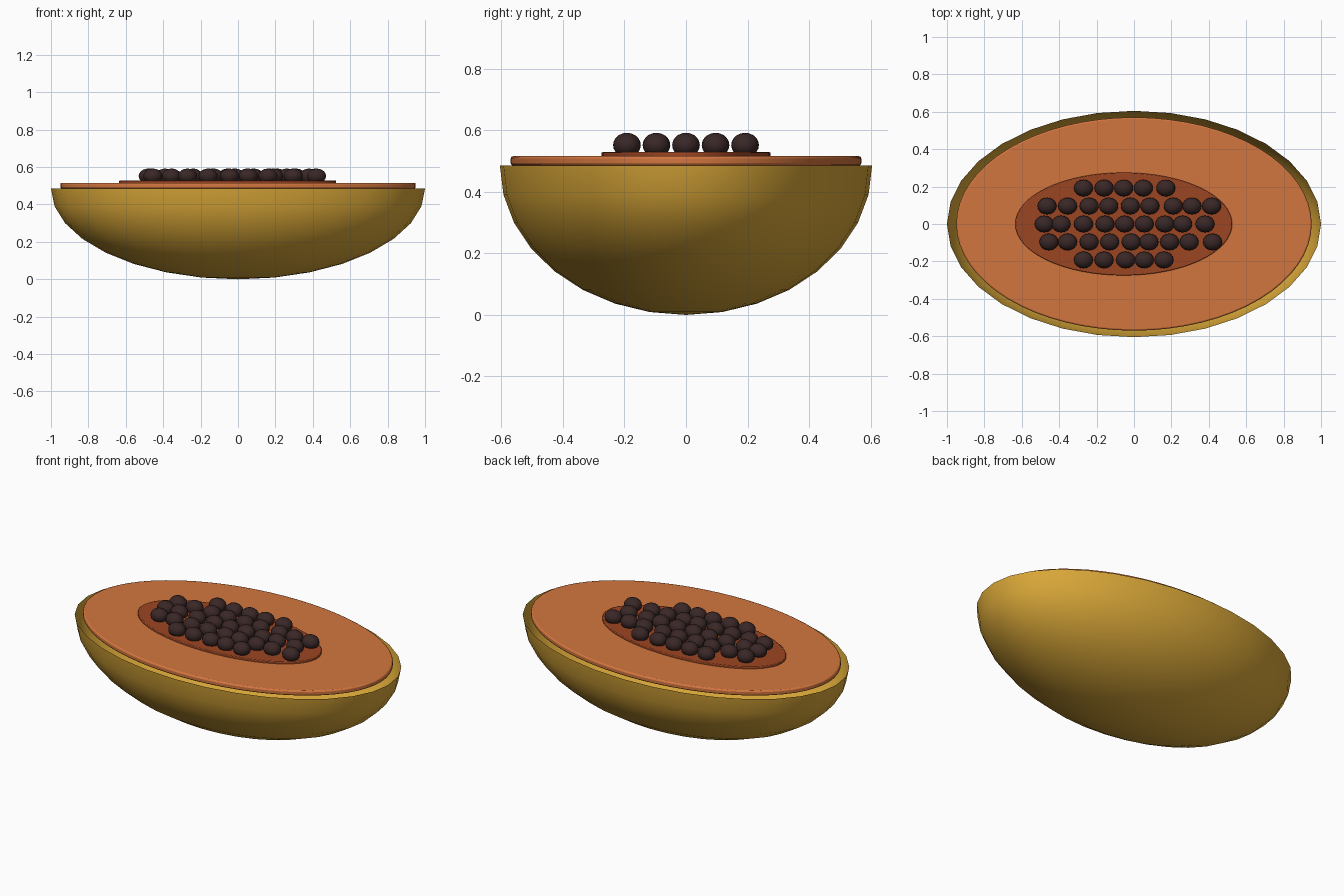
import bpy, bmesh, math

cube = bpy.data.objects.get("Cube")
if cube:
    bpy.data.objects.remove(cube, do_unlink=True)


def material(name, r, g, b):
    mat = bpy.data.materials.new(name)
    mat.use_nodes = True
    mat.diffuse_color = (r, g, b, 1)
    shader = mat.node_tree.nodes["Principled BSDF"]
    shader.inputs["Base Color"].default_value = (r, g, b, 1)
    shader.inputs["Roughness"].default_value = 0.7
    return mat


skin = material("golden skin", 0.70, 0.39, 0.04)
orange = material("orange flesh", 0.65, 0.18, 0.05)
rust = material("dark orange cavity", 0.33, 0.06, 0.016)
dark = material("dark brown seed", 0.042, 0.02, 0.02)


def finish(name, mat, angle):
    obj = bpy.context.object
    obj.name = obj.data.name = name
    obj.data.materials.append(mat)
    bpy.ops.object.transform_apply(location=False, rotation=False, scale=True)
    bpy.ops.object.shade_smooth_by_angle(angle=math.radians(angle))
    return obj


def oval_slab(name, mat, x, bottom, top, rx, ry, bevel):
    bpy.ops.mesh.primitive_cylinder_add(vertices=64, radius=1, depth=top - bottom,
                                        location=(x, 0, (top + bottom) / 2))
    bpy.context.object.scale = (rx, ry, 1)
    slab = finish(name, mat, 30)
    mod = slab.modifiers.new("soft edge", "BEVEL")
    mod.width = bevel
    mod.segments = 2
    return slab


# Skin: open lower half of a stretched sphere
RIM = 0.485
bpy.ops.mesh.primitive_uv_sphere_add(segments=32, ring_count=16, radius=1, location=(0, 0, RIM))
shell = bpy.context.object
bm = bmesh.new()
bm.from_mesh(shell.data)
bmesh.ops.delete(bm, geom=[v for v in bm.verts if v.co.z > 0.01], context="VERTS")
bm.to_mesh(shell.data)
bm.free()
shell.scale = (1, 0.605, RIM)
finish("fruit_skin", skin, 60)

# Flesh and the seed cavity
oval_slab("fruit_flesh", orange, 0, 0.485, 0.516, 0.95, 0.57, 0.008)
oval_slab("seed_cavity", rust, -0.055, 0.505, 0.529, 0.58, 0.275, 0.004)

# Seeds: rows from front to back, x in hundredths
rows = [
    (-27, -16, -4.5, 5.5, 16),
    (-45.5, -35.5, -24, -13, -1.5, 8, 19, 29.5, 42),
    (-48, -39, -27, -15.5, -5, 5.5, 16.5, 26, 38),
    (-46.5, -35.5, -24, -13.5, -2, 8.5, 21, 31, 41.5),
    (-27, -16, -5.5, 5, 17),
]
bpy.ops.mesh.primitive_uv_sphere_add(segments=16, ring_count=10, radius=1)
bpy.context.object.scale = (0.051, 0.045, 0.04)
first = finish("seed", dark, 60)
spots = [(x / 100, (i - 2) * 0.096, 0.552) for i, row in enumerate(rows) for x in row]
first.location = spots[0]
for spot in spots[1:]:
    seed = first.copy()
    seed.location = spot
    bpy.context.collection.objects.link(seed)
